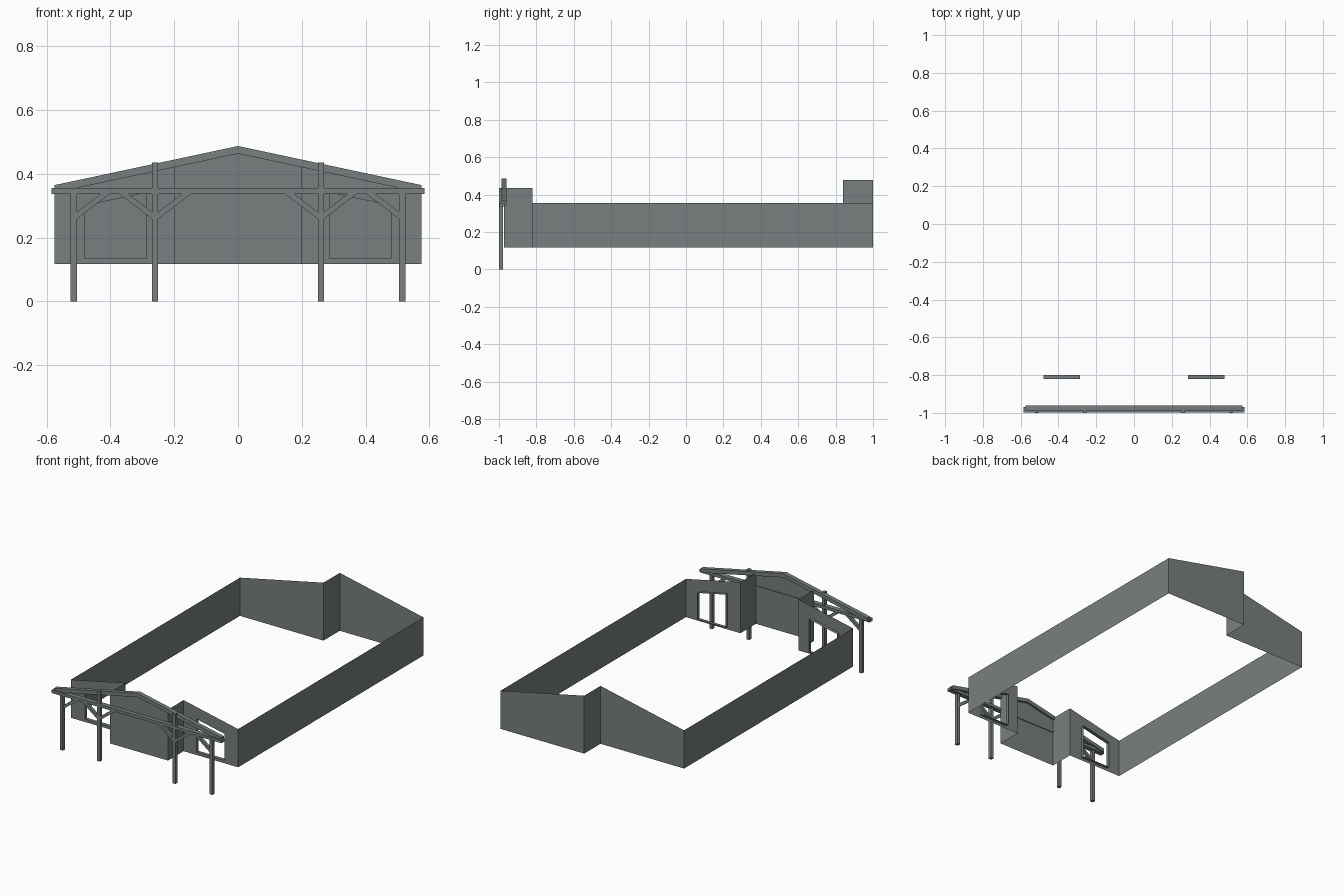
import bpy, bmesh

if "Cube" in bpy.data.objects:
    bpy.data.objects.remove(bpy.data.objects["Cube"])

grey = bpy.data.materials.new("slate grey")
grey.diffuse_color = (0.188, 0.209, 0.216, 1)
grey.use_nodes = True
grey.node_tree.nodes["Principled BSDF"].inputs["Base Color"].default_value = grey.diffuse_color

# Main levels
BASE, APEX, SLOPE = 0.117, 0.477, 0.213
HALF, BAY = 0.575, 0.20
FRONT, WING, BACK_L, BACK_R = -0.973, -0.82, 0.84, 1.0


def roof(x, top=APEX):
    return top - SLOPE * abs(x)


def make(name, faces):
    """Object from a list of polygons given as point lists."""
    bm = bmesh.new()
    for f in faces:
        bm.faces.new([bm.verts.new(p) for p in f])
    bmesh.ops.remove_doubles(bm, verts=bm.verts, dist=1e-5)
    bmesh.ops.recalc_face_normals(bm, faces=bm.faces)
    me = bpy.data.meshes.new(name)
    bm.to_mesh(me)
    bm.free()
    me.materials.append(grey)
    ob = bpy.data.objects.new(name, me)
    bpy.context.collection.objects.link(ob)
    return ob


def prism(name, outline, y0, y1):
    """Solid from an x-z outline, extruded along y."""
    n = len(outline)
    a = [(x, y0, z) for x, z in outline]
    b = [(x, y1, z) for x, z in outline]
    sides = [[a[i], a[(i + 1) % n], b[(i + 1) % n], b[i]] for i in range(n)]
    return make(name, [a, b[::-1]] + sides)


def bar(name, x0, x1, y0, y1, z0, z1):
    return prism(name, [(x0, z0), (x1, z0), (x1, z1), (x0, z1)], y0, y1)


def wall_x(xa, xb, y):
    """Wall strip facing y, with its top on the roof line."""
    return [(xa, y, BASE), (xb, y, BASE), (xb, y, roof(xb)), (xa, y, roof(xa))]


def wall_y(x, ya, yb):
    """Wall strip facing x."""
    return [(x, ya, BASE), (x, yb, BASE), (x, yb, roof(x)), (x, ya, roof(x))]


# Thin perimeter walls: side walls, staggered back walls, projecting front bay
make("left_side_wall", [wall_y(-HALF, WING, BACK_L)])
make("right_side_wall", [wall_y(HALF, WING, BACK_R)])
make("back_wall", [wall_x(-HALF, 0, BACK_L), wall_y(0, BACK_L, BACK_R),
                   wall_x(0, HALF, BACK_R)])
make("front_bay_wall", [wall_x(-BAY, 0, FRONT), wall_x(0, BAY, FRONT),
                        wall_y(-BAY, FRONT, WING), wall_y(BAY, FRONT, WING)])

# Front wing walls with slant-topped window openings and reveals
W0, W1, SILL = 0.287, 0.48, 0.135
H0, H1 = 0.341, 0.30
for side, s in (("left", -1), ("right", 1)):
    below = [(s * W0, WING, BASE), (s * W1, WING, BASE),
             (s * W1, WING, SILL), (s * W0, WING, SILL)]
    above = [(s * W0, WING, H0), (s * W1, WING, H1),
             (s * W1, WING, roof(W1)), (s * W0, WING, roof(W0))]
    make(side + "_front_wall", [wall_x(s * BAY, s * W0, WING),
                                wall_x(s * W1, s * HALF, WING), below, above])
    ring = [(s * W0, SILL), (s * W1, SILL), (s * W1, H1), (s * W0, H0)]
    make(side + "_window_reveal", [
        [(p[0], WING, p[1]), (q[0], WING, q[1]),
         (q[0], WING + 0.02, q[1]), (p[0], WING + 0.02, p[1])]
        for p, q in zip(ring, ring[1:] + ring[:1])])

# Porch posts and diagonal braces
P = 0.0095
OUT, INN = 0.515, 0.26
PY0, PY1 = -1.0, -0.978


def brace(name, x, d):
    """Diagonal brace from a post at x up to the beam, in direction d."""
    e = x + d * P
    prism(name, [(e, 0.258), (e + d * 0.105, 0.338),
                 (e + d * 0.076, 0.338), (e, 0.280)], PY0 + 0.002, PY1 - 0.002)


for side, s in (("left", -1), ("right", 1)):
    bar(side + "_outer_post", s * OUT - P, s * OUT + P, PY0, PY1, 0, 0.338)
    bar(side + "_inner_post", s * INN - P, s * INN + P, PY0, PY1, 0, 0.435)
    brace(side + "_outer_brace", s * OUT, -s)
    brace(side + "_inner_brace_a", s * INN, s)
    brace(side + "_inner_brace_b", s * INN, -s)

# Horizontal porch beam
bar("porch_beam", -0.585, 0.585, -0.998, -0.968, 0.337, 0.355)

# Gable rafters following the roof line
T, B = 0.487, 0.463
prism("gable_rafters",
      [(-HALF, roof(HALF, B)), (0, B), (HALF, roof(HALF, B)),
       (HALF, roof(HALF, T)), (0, T), (-HALF, roof(HALF, T))], -0.987, -0.96)
